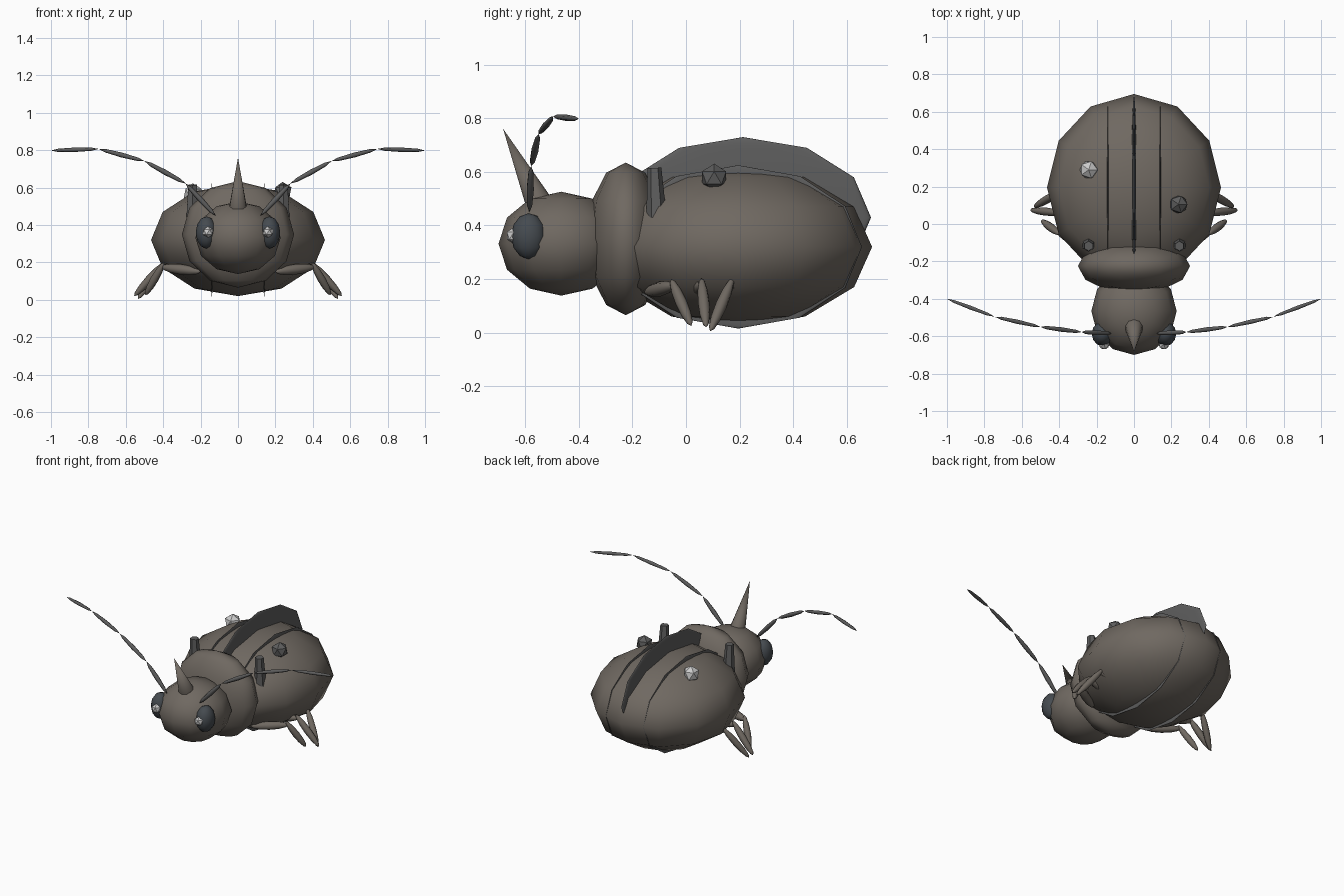
import bpy
from math import radians
from mathutils import Vector

if "Cube" in bpy.data.objects:
    bpy.data.objects.remove(bpy.data.objects["Cube"])


def colour(name, rgb):
    m = bpy.data.materials.new(name)
    m.diffuse_color = (*rgb, 1)
    m.use_nodes = True
    m.node_tree.nodes["Principled BSDF"].inputs["Base Color"].default_value = m.diffuse_color
    return m


SHELL = colour("shell", (0.16, 0.14, 0.12))
DARK = colour("dark", (0.11, 0.11, 0.11))
EYE = colour("eye", (0.06, 0.07, 0.08))
PALE = colour("pale", (0.6, 0.6, 0.6))


def finish(name, mat, smooth):
    ob = bpy.context.object
    ob.name = name
    ob.data.materials.append(mat)
    if smooth:
        bpy.ops.object.shade_smooth()
    return ob


def ball(name, loc, size, mat=SHELL, seg=12, rings=6, smooth=True):
    bpy.ops.mesh.primitive_uv_sphere_add(segments=seg, ring_count=rings, radius=1, location=loc)
    ob = finish(name, mat, smooth)
    ob.scale = size
    return ob


def gem(name, loc, r, mat):
    bpy.ops.mesh.primitive_ico_sphere_add(subdivisions=1, radius=r, location=loc)
    return finish(name, mat, False)


def spindle(name, a, b, r, mat=SHELL, seg=6, rings=4):
    """Pointed limb segment running from a to b."""
    a, b = Vector(a), Vector(b)
    ob = ball(name, (a + b) / 2, (r, r, (b - a).length / 2), mat, seg, rings)
    ob.rotation_euler = (b - a).to_track_quat('Z', 'Y').to_euler()
    return ob


def cone(name, a, b, r1, r2, mat, sides, smooth):
    a, b = Vector(a), Vector(b)
    bpy.ops.mesh.primitive_cone_add(vertices=sides, radius1=r1, radius2=r2, depth=(b - a).length,
                                    location=(a + b) / 2,
                                    rotation=(b - a).to_track_quat('Z', 'Y').to_euler())
    ob = finish(name, mat, False)
    if smooth:
        bpy.ops.object.shade_smooth_by_angle(angle=radians(60))
    return ob


# Main body masses
ball("abdomen", (0, 0.195, 0.32), (0.465, 0.5, 0.3))
ball("thorax", (0, -0.225, 0.35), (0.3, 0.146, 0.285))
ball("head", (0, -0.466, 0.332), (0.228, 0.234, 0.194))

# Ridge along the back, and horn
ball("back_ridge", (0, 0.213, 0.43), (0.016, 0.478, 0.3), DARK)
cone("horn", (0, -0.55, 0.485), (0, -0.683, 0.761), 0.05, 0, SHELL, 10, True)

# Antenna path and legs (hip, knee, foot) on the right side
ANTENNA = [(0.12, -0.585, 0.45), (0.28, -0.578, 0.622), (0.5, -0.55, 0.742),
           (0.745, -0.496, 0.807), (1.0, -0.4, 0.798)]
LEGS = [((0.2, -0.15, 0.15), (0.41, -0.045, 0.175), (0.495, 0.02, 0.025)),
        ((0.2, 0.03, 0.15), (0.41, 0.06, 0.18), (0.555, 0.075, 0.02)),
        ((0.2, 0.2, 0.15), (0.41, 0.165, 0.18), (0.535, 0.09, 0.005))]

for s, side in ((1, "right"), (-1, "left")):
    def m(p):
        return (p[0] * s, p[1], p[2])

    # Eyes with pale highlights
    ball(side + "_eye", m((0.168, -0.587, 0.36)), (0.058, 0.066, 0.086), EYE)
    gem(side + "_eye_glint", m((0.16, -0.643, 0.362)), 0.031, PALE)

    # Antenna segments
    for i in range(len(ANTENNA) - 1):
        spindle(f"{side}_antenna_{i + 1}", m(ANTENNA[i]), m(ANTENNA[i + 1]), 0.015 - 0.001 * i, DARK)

    # Legs
    for i, (hip, knee, foot) in enumerate(LEGS):
        spindle(f"{side}_leg_{i + 1}_upper", m(hip), m(knee), 0.028, SHELL, 8, 6)
        d = (Vector(foot) - Vector(knee)).normalized() * 0.03
        spindle(f"{side}_leg_{i + 1}_lower", m(Vector(knee) - d), m(foot), 0.022, SHELL, 8, 6)

    # Thin side ridges barely breaking the shell
    ball(side + "_shell_stripe", m((0.14, 0.195, 0.32)), (0.009, 0.462, 0.305), DARK)

    # Stubby spines behind the thorax
    cone(side + "_spine", m((0.243, -0.11, 0.43)), m((0.243, -0.118, 0.615)),
         0.038, 0.026, DARK, 6, False)

# Shell knobs
gem("left_knob", (-0.242, 0.29, 0.57), 0.053, PALE)
gem("right_knob", (0.238, 0.105, 0.578), 0.053, DARK)
